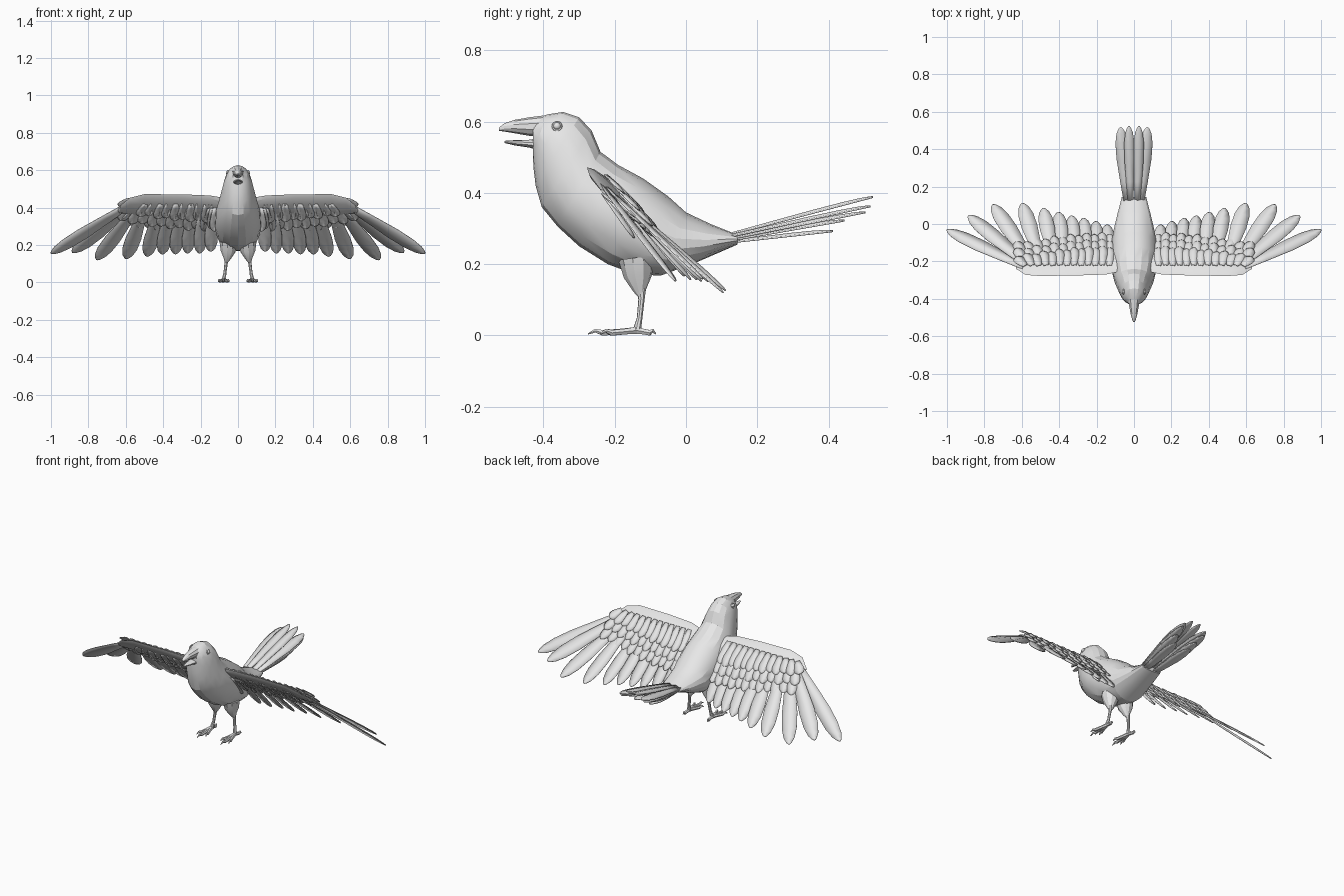
import bpy, bmesh, math
from mathutils import Vector as V

cube = bpy.data.objects.get("Cube")
if cube:
    bpy.data.objects.remove(cube)

grey = bpy.data.materials.new("plain light grey")
grey.use_nodes = True
grey.diffuse_color = (0.8, 0.8, 0.8, 1)
grey.node_tree.nodes["Principled BSDF"].inputs["Base Color"].default_value = (0.8, 0.8, 0.8, 1)


def finish(name, bm, mirror=False, thick=0, angle=25):
    """Turn a bmesh into a named object, optionally mirrored and thickened."""
    bmesh.ops.recalc_face_normals(bm, faces=bm.faces[:])
    mesh = bpy.data.meshes.new(name)
    bm.to_mesh(mesh)
    bm.free()
    mesh.materials.append(grey)
    ob = bpy.data.objects.new(name, mesh)
    bpy.context.collection.objects.link(ob)
    bpy.ops.object.select_all(action='DESELECT')
    ob.select_set(True)
    bpy.context.view_layer.objects.active = ob
    bpy.ops.object.shade_smooth_by_angle(angle=math.radians(angle))
    if thick:
        mod = ob.modifiers.new("Thickness", 'SOLIDIFY')
        mod.thickness, mod.offset = thick, 0
    if mirror:
        mod = ob.modifiers.new("Mirror", 'MIRROR')
        mod.use_mirror_merge = False
    return ob


def loft(bm, rings, sides):
    """Skin a row of ellipses, each given as centre and two half axes."""
    loops = []
    for c, u, v in rings:
        angles = [math.tau * k / sides for k in range(sides)]
        loops.append([bm.verts.new(c + u * math.cos(a) + v * math.sin(a)) for a in angles])
    for a, b in zip(loops, loops[1:]):
        for k in range(sides):
            j = (k + 1) % sides
            bm.faces.new((a[k], a[j], b[j], b[k]))
    bm.faces.new(loops[0])
    bm.faces.new(loops[-1][::-1])


def spine(bm, sections, sides):
    """Loft from side outline: top y, top z, bottom y, bottom z, half width."""
    rings = []
    for ty, tz, by, bz, w in sections:
        top, low = V((0, ty, tz)), V((0, by, bz))
        rings.append(((top + low) / 2, (top - low) / 2, V((w, 0, 0))))
    loft(bm, rings, sides)


def tube(bm, points, radii, sides=8):
    points = [V(p) for p in points]
    rings = []
    for i, (p, r) in enumerate(zip(points, radii)):
        d = (points[min(i + 1, len(points) - 1)] - points[max(i - 1, 0)]).normalized()
        u = d.cross(V((0.2, 1, 0.1)) if abs(d.z) > 0.6 else V((0, 0, 1))).normalized()
        rings.append((p, u * r, d.cross(u) * r))
    loft(bm, rings, sides)


BLADE = [(0, .45), (.3, .75), (.6, 1), (.8, .95), (.92, .68), (.98, .32), (1, .08)]


def feather(bm, root, tip, width, normal, lift=0):
    """Leaf shaped blade with a low central ridge."""
    root, tip = V(root), V(tip)
    d = tip - root
    side = d.cross(V(normal)).normalized()
    up = side.cross(d).normalized()
    rows = []
    for t, w in BLADE:
        c = root + d * t + up * lift
        ridge = up * (0.006 * w)
        rows.append([bm.verts.new(p) for p in
                     (c - side * w * width / 2, c + ridge, c + side * w * width / 2)])
    for a, b in zip(rows, rows[1:]):
        for k in (0, 1):
            bm.faces.new((a[k], a[k + 1], b[k + 1], b[k]))


# Head and body
bm = bmesh.new()
spine(bm, [
    (-.43, .603, -.43, .535, .026), (-.39, .62, -.43, .51, .05),
    (-.345, .627, -.428, .47, .066), (-.30, .612, -.422, .42, .078),
    (-.265, .575, -.405, .36, .09), (-.24, .515, -.36, .305, .106),
    (-.19, .478, -.30, .25, .12), (-.12, .44, -.22, .20, .124),
    (-.05, .39, -.14, .17, .12), (0, .345, -.07, .168, .11),
    (.07, .312, .03, .205, .09), (.145, .282, .145, .255, .066)], 18)
finish("body", bm, angle=20)

# Open beak
bm = bmesh.new()
spine(bm, [(-.40, .617, -.40, .557, .032), (-.44, .612, -.44, .56, .027),
           (-.48, .605, -.48, .567, .019), (-.51, .595, -.51, .572, .011),
           (-.525, .583, -.525, .574, .004)], 10)
finish("upper_beak", bm)
bm = bmesh.new()
spine(bm, [(-.40, .555, -.40, .515, .03), (-.44, .549, -.44, .527, .023),
           (-.48, .548, -.48, .533, .015), (-.51, .546, -.51, .54, .006)], 10)
finish("lower_beak", bm)

# Eyes: a rounded ball inside a raised lid ring
bm = bmesh.new()
bmesh.ops.create_uvsphere(bm, u_segments=12, v_segments=8, radius=0.011)
bmesh.ops.translate(bm, verts=bm.verts[:], vec=(.054, -.362, .587))
finish("eye", bm, mirror=True, angle=40)
bpy.ops.mesh.primitive_torus_add(major_segments=14, minor_segments=6, major_radius=.012,
                                 minor_radius=.003)
lid = bpy.context.object
lid.name = "eyelid"
lid.data.materials.append(grey)
for v in lid.data.vertices:
    x, y, z = v.co
    v.co = (.057 + z + y * -.3, -.362 + x, .587 + y)
lid.modifiers.new("Mirror", 'MIRROR')

# Legs and feet
bm = bmesh.new()
tube(bm, [(.05, -.14, .215), (.053, -.135, .165), (.058, -.13, .125), (.063, -.125, .11)],
     [.05, .04, .018, .01], 10)
finish("thigh", bm, mirror=True)
bm = bmesh.new()
tube(bm, [(.06, -.125, .14), (.064, -.125, .10), (.07, -.13, .05), (.076, -.138, .012)],
     [.014, .009, .008, .012])
finish("shank", bm, mirror=True)
bm = bmesh.new()
for tx, ty in ((.048, -.235), (.078, -.275), (.106, -.24), (.08, -.085)):
    ankle, end = V((.076, -.138, .014)), V((tx, ty, .004))
    path = [ankle.lerp(end, t) for t in (0, .35, .7, .85, 1)]
    path[3].z = .013
    tube(bm, path, [.011, .009, .009, .006, .002], 6)
finish("toes", bm, mirror=True)

# Wing arm: an aerofoil from shoulder to wrist
bm = bmesh.new()
rings = []
for x, ly, lz, ty, tz, h in ((.06, -.25, .45, -.12, .33, .02), (.15, -.27, .465, -.13, .34, .018),
                             (.3, -.275, .471, -.14, .345, .015), (.5, -.278, .472, -.15, .35, .013),
                             (.58, -.272, .452, -.18, .365, .009), (.63, -.24, .41, -.2, .375, .004)):
    lead, trail = V((x, ly, lz)), V((x, ty, tz))
    rings.append(((lead + trail) / 2, (lead - trail) / 2, V((0, h * .7, h * .7))))
loft(bm, rings, 10)
finish("wing_arm", bm, mirror=True)

# Flight feathers: root x, root y, root z, then tip and width
FLIGHT = [(.57, -.235, .425, 1.0, -.03, .155, .082), (.56, -.225, .415, .885, .045, .158, .088),
          (.54, -.215, .405, .755, .105, .122, .088), (.50, -.2, .395, .598, .11, .125, .085),
          (.43, -.19, .385, .485, .085, .14, .08), (.37, -.19, .385, .405, .062, .15, .078),
          (.31, -.19, .385, .335, .045, .153, .075), (.25, -.19, .385, .27, .03, .155, .072),
          (.195, -.19, .385, .205, .015, .157, .07), (.14, -.19, .385, .145, -.005, .165, .07)]
WING_UP = (0.1, .7, .7)
bm = bmesh.new()
for i, f in enumerate(FLIGHT):
    feather(bm, f[:3], f[3:6], f[6], WING_UP, .003 * (i % 2) - .002)
finish("flight_feathers", bm, mirror=True, thick=.004)


# Rows of small covert feathers above and below the flight feathers
def coverts(name, rows, side):
    bm = bmesh.new()
    for r, (y0, y1, count) in enumerate(rows):
        for k in range(count):
            t = k / (count - 1)
            x = .13 + .45 * t
            fan = .05 * t ** 3
            end = y1 - .05 * t ** 2 + .008 * (k % 2)
            slope = lambda y: .468 - (y + .27) * 1.0
            feather(bm, (x, y0, slope(y0)), (x + fan, end, slope(end)), .058, WING_UP,
                    side * (.008 + .005 * r + .002 * (k % 2)))
    finish(name, bm, mirror=True, thick=.003)


coverts("upper_coverts", [(-.19, -.06, 12), (-.21, -.10, 12), (-.235, -.14, 13)], 1)
coverts("lower_coverts", [(-.2, -.09, 11), (-.23, -.14, 12)], -1)

# Underarm tuft beside the breast
bm = bmesh.new()
for k in range(3):
    x = .125 + .015 * k
    feather(bm, (x, -.22, .41), (x + .005, -.13 + .02 * k, .285 + .015 * k), .05, WING_UP, -.02)
finish("underarm_tuft", bm, mirror=True, thick=.004)

# Layered tail fan
bm = bmesh.new()
for rx, rz, tx, ty, tz, w in ((.018, .276, .027, .525, .388, .056), (.035, .272, .072, .518, .362, .072),
                              (.036, .266, .077, .503, .345, .062), (.034, .262, .066, .445, .322, .066),
                              (.028, .258, .05, .412, .292, .06)):
    feather(bm, (rx, .10, rz), (tx, ty, tz), w, (0, -.25, 1))
finish("tail_feathers", bm, mirror=True, thick=.005)
